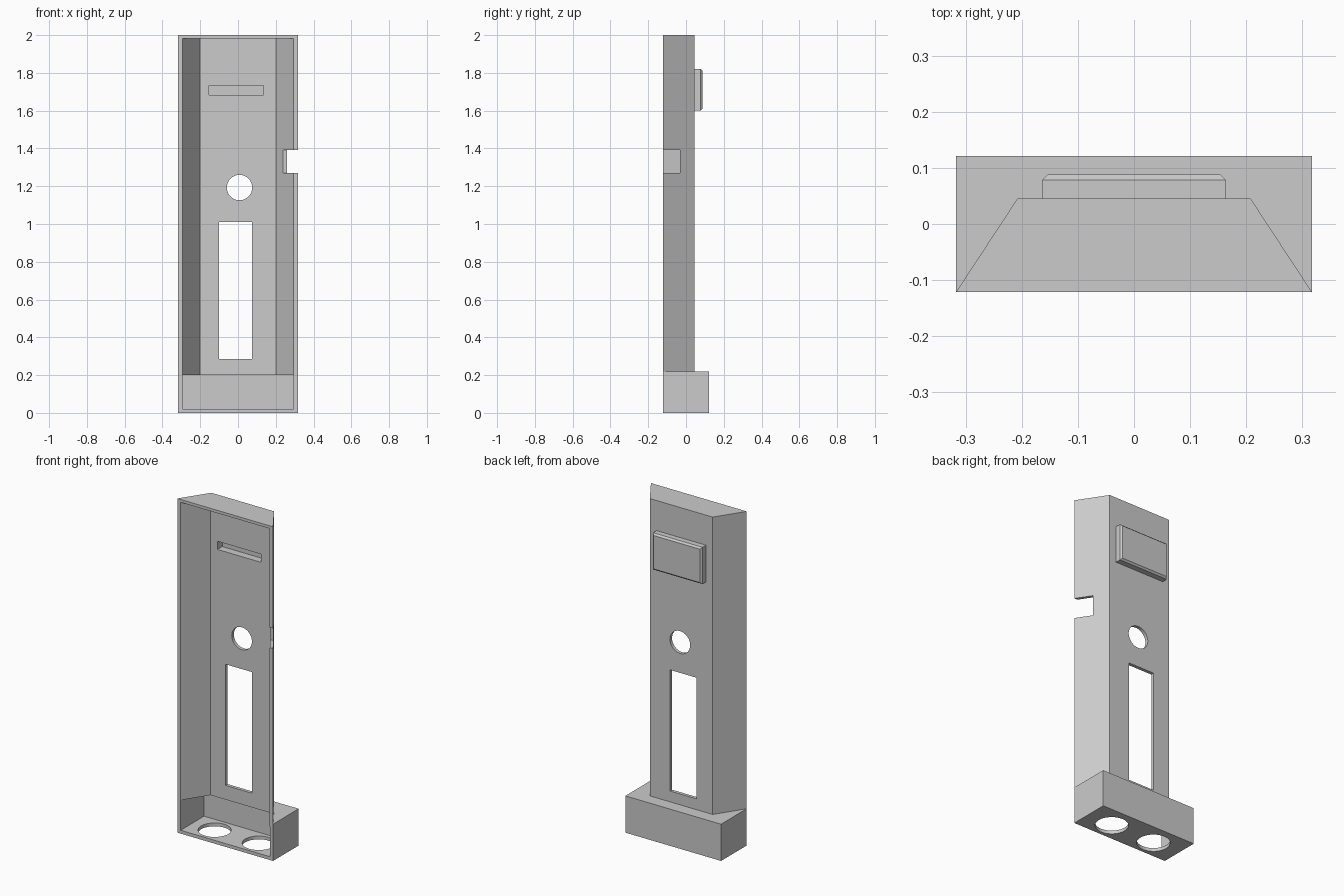
import bpy, bmesh, math
from mathutils import Matrix

cube = bpy.data.objects.get("Cube")
if cube:
    bpy.data.objects.remove(cube, do_unlink=True)

grey = bpy.data.materials.new("plain grey")
grey.use_nodes = True
colour = (0.6, 0.6, 0.6, 1)
grey.diffuse_color = colour
grey.node_tree.nodes["Principled BSDF"].inputs["Base Color"].default_value = colour


def make(name, bm):
    bmesh.ops.recalc_face_normals(bm, faces=bm.faces)
    mesh = bpy.data.meshes.new(name)
    bm.to_mesh(mesh)
    bm.free()
    mesh.materials.append(grey)
    ob = bpy.data.objects.new(name, mesh)
    bpy.context.collection.objects.link(ob)
    return ob


def prism(name, outline, z0, z1):
    """Extrude an xy outline from z0 to z1."""
    bm = bmesh.new()
    face = bm.faces.new([bm.verts.new((x, y, z0)) for x, y in outline])
    top = bmesh.ops.extrude_face_region(bm, geom=[face])["geom"]
    verts = [v for v in top if isinstance(v, bmesh.types.BMVert)]
    bmesh.ops.translate(bm, verts=verts, vec=(0, 0, z1 - z0))
    return make(name, bm)


def box(name, x0, x1, y0, y1, z0, z1):
    return prism(name, [(x0, y0), (x1, y0), (x1, y1), (x0, y1)], z0, z1)


def trapezoid(front_x, front_y, back_x, back_y):
    return [(-front_x, front_y), (front_x, front_y), (back_x, back_y), (-back_x, back_y)]


def cylinder(name, radius, depth, centre, tilt=0):
    bm = bmesh.new()
    bmesh.ops.create_cone(bm, cap_ends=True, segments=48, radius1=radius, radius2=radius,
                          depth=depth,
                          matrix=Matrix.Translation(centre) @ Matrix.Rotation(tilt, 4, 'X'))
    return make(name, bm)


def combine(target, tool, operation):
    mod = target.modifiers.new(operation.lower(), 'BOOLEAN')
    mod.operation, mod.solver, mod.object = operation, 'EXACT', tool
    bpy.context.view_layer.objects.active = target
    bpy.ops.object.modifier_apply(modifier=mod.name)
    bpy.data.objects.remove(tool, do_unlink=True)


# Outer body: tapered housing standing on a wider base
housing = prism("housing", trapezoid(0.317, -0.121, 0.208, 0.045), 0.1, 2)
combine(housing, box("base", -0.317, 0.317, -0.121, 0.121, 0, 0.22), 'UNION')

# Rear block with chamfered outer edges
block = box("rear_block", -0.164, 0.164, 0.03, 0.088, 1.6, 1.82)
bm = bmesh.new()
bm.from_mesh(block.data)
rim = [e for e in bm.edges if all(v.co.y > 0.08 for v in e.verts)]
bmesh.ops.bevel(bm, geom=rim, offset=0.01, segments=1, affect='EDGES')
bm.to_mesh(block.data)
bm.free()
combine(housing, block, 'UNION')

# Hollow inside, open at the front
cutters = [
    prism("housing_cavity", trapezoid(0.308, -0.141, 0.2, 0.025), 0.1, 1.983),
    box("base_cavity", -0.295, 0.295, -0.15, 0.1, 0.02, 0.2),
    # Openings in the back wall
    box("window", -0.1, 0.074, 0, 0.1, 0.285, 1.01),
    cylinder("round_hole", 0.067, 0.2, (0.008, 0.04, 1.193), math.pi / 2),
    box("slot", -0.153, 0.135, 0, 0.07, 1.683, 1.732),
    # Notch in the left wall
    box("side_notch", 0.2, 0.4, -0.2, -0.033, 1.27, 1.392),
]
# Pair of round holes in the floor
for side in (-1, 1):
    cutters.append(cylinder("floor_hole", 0.09, 0.1, (side * 0.146, -0.012, 0.0)))
for cutter in cutters:
    combine(housing, cutter, 'DIFFERENCE')

# Flat walls, smooth round holes
bpy.ops.object.select_all(action='DESELECT')
housing.select_set(True)
bpy.context.view_layer.objects.active = housing
bpy.ops.object.shade_smooth_by_angle(angle=math.radians(30))
